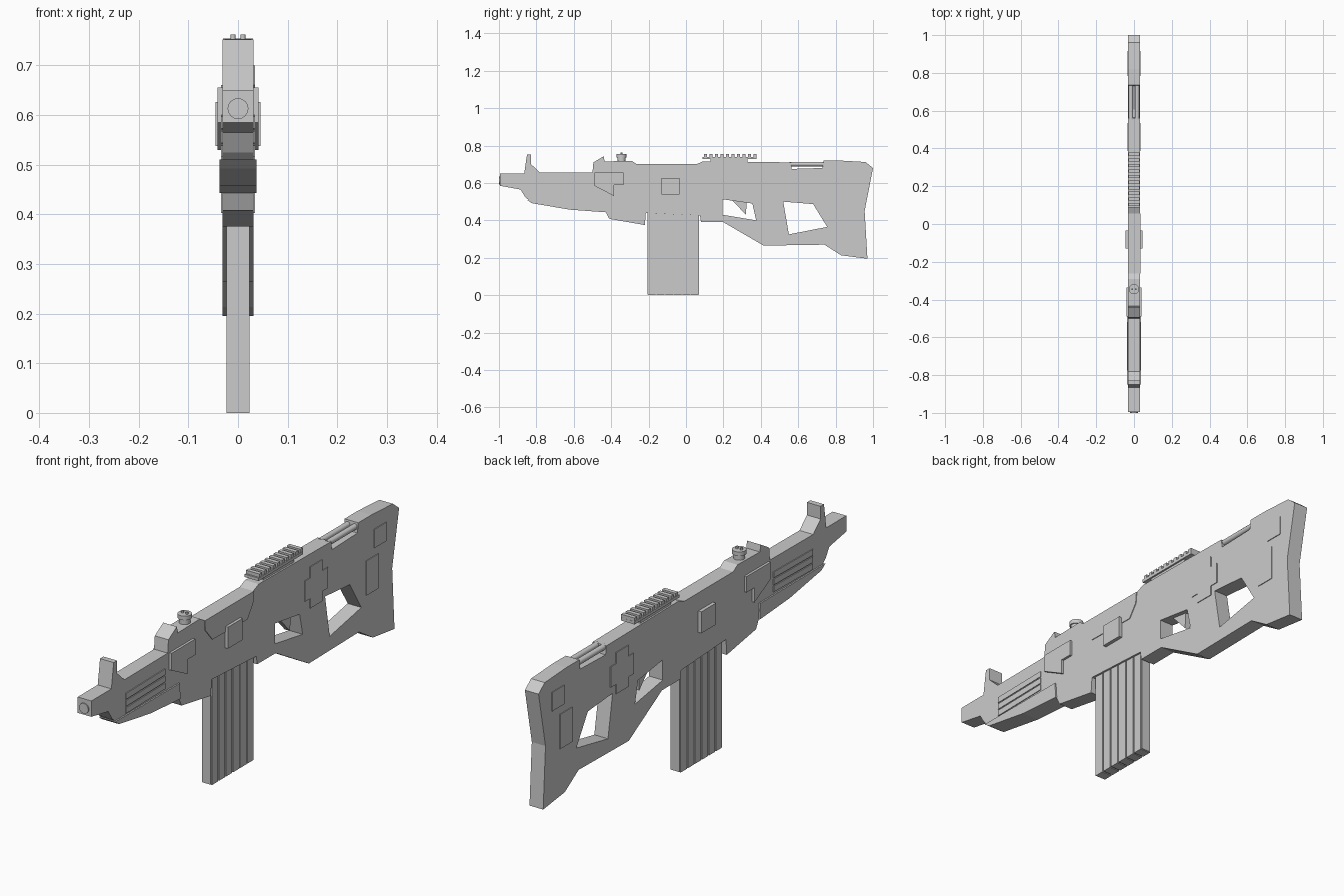
import bpy, bmesh, math
from mathutils import Matrix

if "Cube" in bpy.data.objects:
    bpy.data.objects.remove(bpy.data.objects["Cube"])

# local (x, y, z) -> world (y, z, x): side profiles are drawn in the YZ plane
SIDE = Matrix(((0, 0, 1, 0), (1, 0, 0, 0), (0, 1, 0, 0), (0, 0, 0, 1)))


def link(name, mesh):
    ob = bpy.data.objects.new(name, mesh)
    bpy.context.scene.collection.objects.link(ob)
    return ob


def slab(name, loops, x0, x1):
    """Filled side profile (first loop outline, others holes) from x0 to x1."""
    cu = bpy.data.curves.new(name, 'CURVE')
    cu.dimensions = '2D'
    cu.fill_mode = 'BOTH'
    cu.extrude = (x1 - x0) / 2
    for pts in loops:
        sp = cu.splines.new('POLY')
        sp.points.add(len(pts) - 1)
        for p, (y, z) in zip(sp.points, pts):
            p.co = (y, z, 0, 1)
        sp.use_cyclic_u = True
    tmp = link(name + "_outline", cu)
    bpy.context.view_layer.update()
    dg = bpy.context.evaluated_depsgraph_get()
    me = bpy.data.meshes.new_from_object(tmp.evaluated_get(dg))
    bpy.data.objects.remove(tmp)
    me.transform(Matrix.Translation(((x0 + x1) / 2, 0, 0)) @ SIDE)
    bm = bmesh.new()
    bm.from_mesh(me)
    bmesh.ops.remove_doubles(bm, verts=bm.verts, dist=1e-5)
    bmesh.ops.recalc_face_normals(bm, faces=bm.faces)
    for f in bm.faces:
        f.smooth = False
    bm.to_mesh(me)
    bm.free()
    me.name = name
    return link(name, me)


def rect(y0, y1, z0, z1):
    return [(y0, z0), (y1, z0), (y1, z1), (y0, z1)]


def both_sides(name, pts, x):
    slab("right_" + name, [pts], 0.028, x)
    slab("left_" + name, [pts], -x, -0.028)


def boxes(name, spans):
    """One mesh of boxes given as (x half-width, y0, y1, z0, z1)."""
    bm = bmesh.new()
    for hx, y0, y1, z0, z1 in spans:
        m = Matrix.Translation((0, (y0 + y1) / 2, (z0 + z1) / 2)) @ \
            Matrix.Diagonal((2 * hx, y1 - y0, z1 - z0, 1))
        bmesh.ops.create_cube(bm, size=1, matrix=m)
    me = bpy.data.meshes.new(name)
    bm.to_mesh(me)
    bm.free()
    return link(name, me)


def cylinder(name, r, length, loc, along_y=False, sides=16):
    bm = bmesh.new()
    rot = Matrix.Rotation(math.pi / 2, 4, 'X') if along_y else Matrix()
    bmesh.ops.create_cone(bm, cap_ends=True, segments=sides, radius1=r, radius2=r,
                          depth=length, matrix=Matrix.Translation(loc) @ rot)
    for f in bm.faces:
        f.smooth = len(f.verts) == 4
    for e in bm.edges:
        e.smooth = all(f.smooth for f in e.link_faces)
    me = bpy.data.meshes.new(name)
    bm.to_mesh(me)
    bm.free()
    return link(name, me)


# Main body with front sight, stock, grip openings and top notch
outline = [(-0.995, 0.65), (-0.865, 0.65), (-0.85, 0.752), (-0.828, 0.752), (-0.828, 0.70),
           (-0.78, 0.655), (-0.50, 0.657), (-0.495, 0.71), (-0.44, 0.743), (-0.435, 0.715),
           (-0.29, 0.718), (-0.262, 0.70), (0.055, 0.70), (0.09, 0.715), (0.56, 0.71),
           (0.565, 0.675), (0.73, 0.68), (0.735, 0.72), (0.82, 0.72), (0.96, 0.712),
           (1.0, 0.68), (0.955, 0.45), (0.97, 0.195), (0.83, 0.213), (0.74, 0.27),
           (0.415, 0.265), (0.20, 0.39), (0.08, 0.39), (0.075, 0.425), (-0.215, 0.44),
           (-0.22, 0.375), (-0.41, 0.408), (-0.43, 0.447), (-0.62, 0.46), (-0.825, 0.495),
           (-0.86, 0.525), (-0.885, 0.565), (-0.995, 0.585)]
trigger_hole = [(0.195, 0.513), (0.355, 0.49), (0.375, 0.40), (0.195, 0.43)]
grip_hole = [(0.52, 0.50), (0.68, 0.487), (0.755, 0.365), (0.55, 0.325)]
slab("body", [outline, trigger_hole, grip_hole], -0.031, 0.031)
slab("trigger", [[(0.245, 0.51), (0.325, 0.50), (0.32, 0.43)]], -0.012, 0.012)

# Muzzle
cylinder("muzzle", 0.021, 0.02, (0, -0.99, 0.613), along_y=True)

# Lower fore-end shell
slab("fore_guard", [[(-0.85, 0.51), (-0.43, 0.508), (-0.425, 0.443), (-0.62, 0.457),
                     (-0.825, 0.492)]], -0.037, 0.037)

# Vent slats on both sides of the fore-end
for i in range(3):
    z = 0.517 + i * 0.029
    both_sides(f"vent_slat_{i + 1}", [(-0.775, z - 0.002), (-0.52, z + 0.002),
                                      (-0.52, z + 0.026), (-0.775, z + 0.022)], 0.0345)

# Raised side panels
both_sides("front_panel", [(-0.49, 0.655), (-0.335, 0.655), (-0.335, 0.59), (-0.385, 0.59),
                           (-0.385, 0.53), (-0.49, 0.585)], 0.041)
both_sides("square_panel", rect(-0.13, -0.035, 0.538, 0.626), 0.0455)
slab("receiver_panel", [[(-0.262, 0.70), (0.055, 0.70), (0.05, 0.652), (0.013, 0.60),
                         (-0.214, 0.605), (-0.26, 0.66)]], 0.028, 0.034)
both_sides("cross_panel", [(0.42, 0.49), (0.50, 0.49), (0.50, 0.53), (0.536, 0.53),
                           (0.536, 0.615), (0.50, 0.615), (0.50, 0.66), (0.42, 0.66),
                           (0.42, 0.615), (0.386, 0.615), (0.386, 0.53), (0.42, 0.53)], 0.034)
both_sides("stock_upper_panel", rect(0.837, 0.915, 0.578, 0.655), 0.034)
both_sides("stock_lower_panel", rect(0.784, 0.863, 0.403, 0.545), 0.034)

# Ribbed magazine
pitch = 0.275 / 6
ribs = [(0.023, -0.205 + i * pitch + 0.003, -0.205 + (i + 1) * pitch - 0.003, 0, 0.45)
        for i in range(6)]
boxes("magazine", [(0.019, -0.205, 0.07, 0.003, 0.45)] + ribs)

# Top rail with cross teeth
teeth = [(0.03, 0.095 + i * 0.0295, 0.112 + i * 0.0295, 0.738, 0.754) for i in range(10)]
boxes("top_rail", [(0.024, 0.13, 0.33, 0.70, 0.73), (0.031, 0.088, 0.378, 0.728, 0.74)] + teeth)

# Twin rods in the stock notch
for name, x in (("left_rod", -0.016), ("right_rod", 0.016)):
    cylinder(name, 0.012, 0.19, (x, 0.648, 0.701), along_y=True, sides=12)

# Adjustment knob
cylinder("knob_stem", 0.022, 0.04, (0, -0.345, 0.73))
cylinder("knob_cap", 0.027, 0.017, (0, -0.345, 0.745))
for name, x in (("knob_left_nub", -0.01), ("knob_right_nub", 0.01)):
    cylinder(name, 0.005, 0.012, (x, -0.345, 0.756), sides=8)
